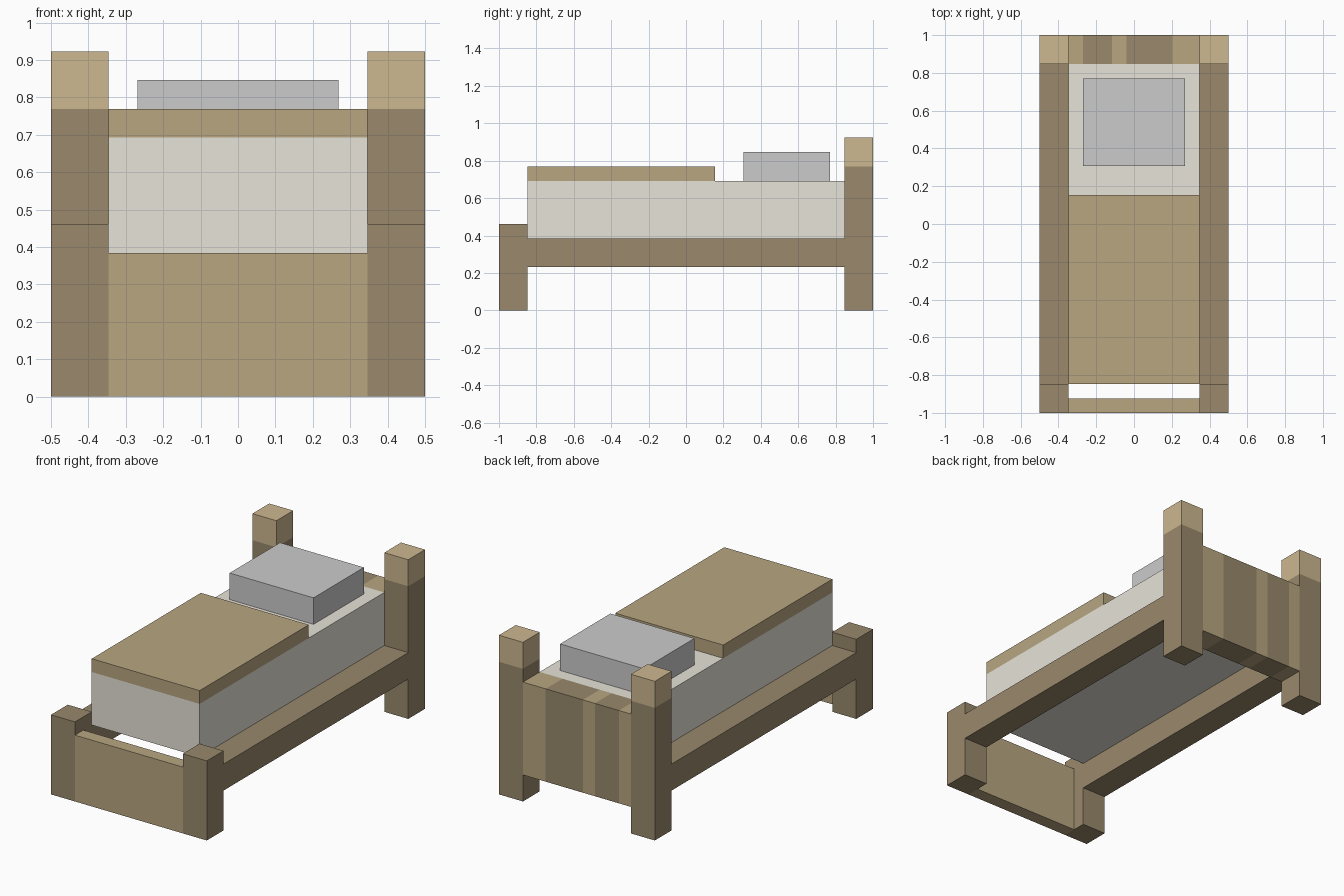
import bpy, bmesh
from mathutils import Vector

if "Cube" in bpy.data.objects:
    bpy.data.objects.remove(bpy.data.objects["Cube"])

U = 1 / 13  # the bed sits on a regular grid: 13 units wide, 26 long


def material(name, rgb):
    m = bpy.data.materials.new(name)
    m.diffuse_color = (*rgb, 1)
    m.use_nodes = True
    m.node_tree.nodes["Principled BSDF"].inputs["Base Color"].default_value = m.diffuse_color
    return m


DARK = material("dark_wood", (0.32, 0.25, 0.15))
MID = material("mid_wood", (0.48, 0.38, 0.22))
LIGHT = material("light_wood", (0.61, 0.48, 0.28))
LINEN = material("linen", (0.80, 0.77, 0.69))


def box(name, x, y, z, mats=(), axis=0, cuts=()):
    """Box between grid limits; cuts along an axis split it into bands,
    the bands taking the materials in turn."""
    bm = bmesh.new()
    bmesh.ops.create_cube(bm, size=1)
    for v in bm.verts:
        for i, (lo, hi) in enumerate((x, y, z)):
            v.co[i] = (lo if v.co[i] < 0 else hi) * U
    normal = Vector([float(i == axis) for i in range(3)])
    for c in cuts:
        bmesh.ops.bisect_plane(bm, geom=bm.verts[:] + bm.edges[:] + bm.faces[:],
                               plane_co=normal * c * U, plane_no=normal)
    for f in bm.faces:
        band = sum(f.calc_center_median()[axis] > c * U for c in cuts)
        f.material_index = band % max(1, len(mats))
    bmesh.ops.recalc_face_normals(bm, faces=bm.faces)
    mesh = bpy.data.meshes.new(name)
    bm.to_mesh(mesh)
    bm.free()
    for m in mats:
        mesh.materials.append(m)
    obj = bpy.data.objects.new(name, mesh)
    bpy.context.collection.objects.link(obj)
    return obj


# Posts and rails, one of each per side
for side, x in (("left", (-6.5, -4.5)), ("right", (4.5, 6.5))):
    box(f"front_post_{side}", x, (-13, -11), (0, 6), [DARK])
    box(f"back_post_{side}", x, (11, 13), (0, 12), [DARK, LIGHT], 2, [10])
    box(f"side_rail_{side}", x, (-11, 11), (3, 5), [DARK])

# End boards; the headboard has alternating plank colours
box("footboard", (-4.5, 4.5), (-13, -12), (0, 5), [MID])
box("headboard", (-4.5, 4.5), (11, 13), (2, 9), [MID, DARK], 0,
    [-3.5, -1.5, -0.5, 2.5 + 0.1])

# Bedding
box("mattress", (-4.5, 4.5), (-11, 11), (5, 9), [LINEN])
box("blanket", (-4.5, 4.5), (-11, 2), (9, 10), [MID])
box("pillow", (-3.5, 3.5), (4, 10), (9, 11))
